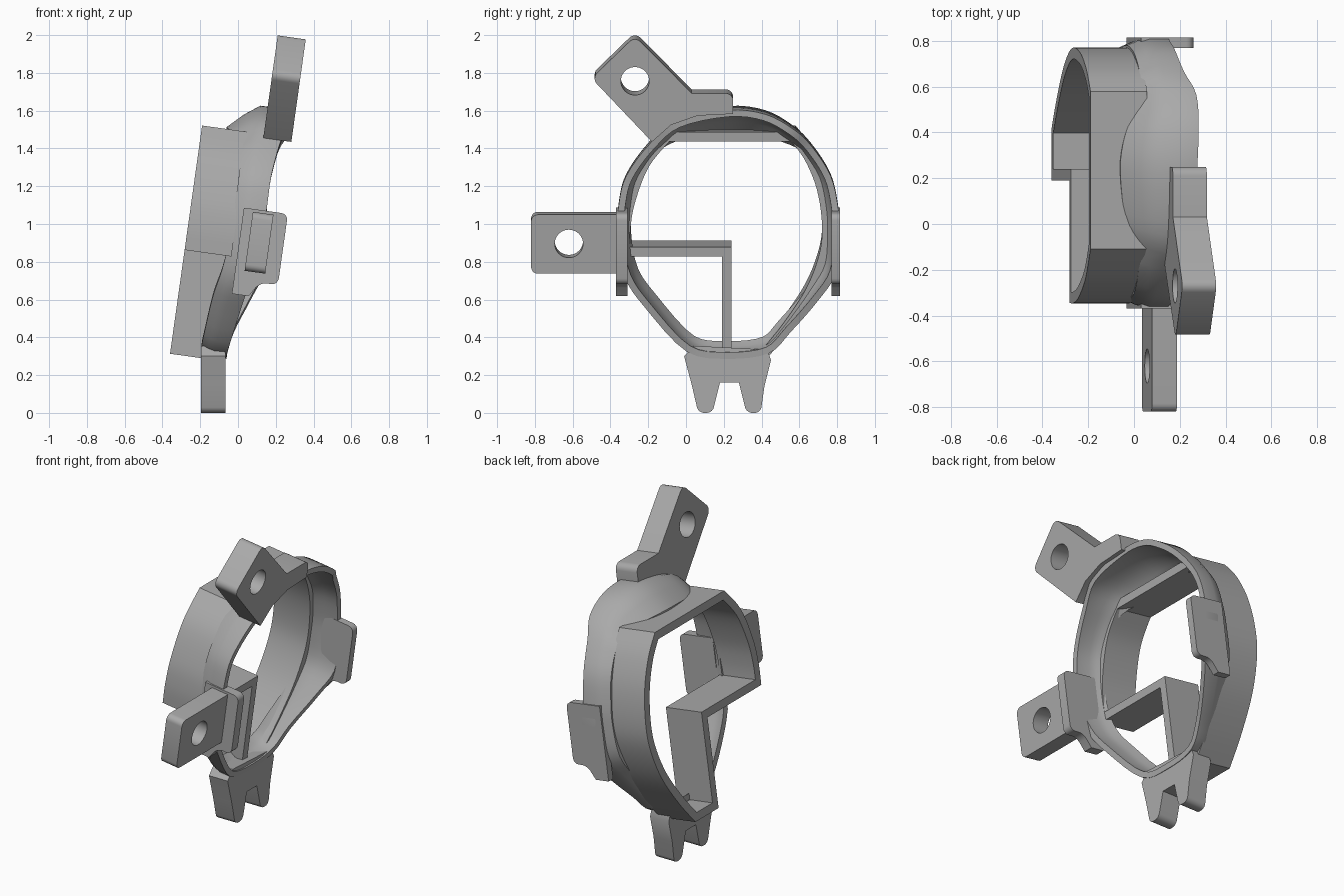
import bpy, bmesh, math
from mathutils import Matrix, Vector

if "Cube" in bpy.data.objects:
    bpy.data.objects.remove(bpy.data.objects["Cube"])

TILT = Matrix.Rotation(math.radians(8), 4, 'Y')

grey = bpy.data.materials.new("plain grey")
grey.use_nodes = True
colour = (0.4, 0.4, 0.4, 1)
grey.diffuse_color = colour
grey.node_tree.nodes["Principled BSDF"].inputs["Base Color"].default_value = colour


def finish(name, bm, tilted=True, angle=35):
    """Turn a bmesh into a shaded object, leaning with the ring if tilted."""
    bmesh.ops.recalc_face_normals(bm, faces=bm.faces)
    if tilted:
        bm.transform(TILT)
    mesh = bpy.data.meshes.new(name)
    bm.to_mesh(mesh)
    bm.free()
    mesh.materials.append(grey)
    obj = bpy.data.objects.new(name, mesh)
    bpy.context.collection.objects.link(obj)
    bpy.ops.object.select_all(action='DESELECT')
    obj.select_set(True)
    bpy.context.view_layer.objects.active = obj
    bpy.ops.object.shade_smooth_by_angle(angle=math.radians(angle))
    return obj


def spline(points, steps, closed=False):
    """Catmull-Rom samples through points of any dimension."""
    pts = [Vector(p) for p in points]
    n = len(pts)
    pick = (lambda i: pts[i % n]) if closed else (lambda i: pts[max(0, min(n - 1, i))])
    out = []
    for i in range(n if closed else n - 1):
        a, b, c, d = (pick(i + k) for k in (-1, 0, 1, 2))
        for s in range(steps):
            t = s / steps
            out.append(b + (c - a) * t / 2 + (a - b * 2.5 + c * 2 - d / 2) * t**2
                       + ((b - c) * 1.5 + (d - a) / 2) * t**3)
    return out if closed else out + [pts[-1]]


def inward(pts):
    """Mitred inward directions for a clockwise closed outline in y, z."""
    result = []
    for i, p in enumerate(pts):
        before = (p - pts[i - 1]).normalized()
        after = (pts[(i + 1) % len(pts)] - p).normalized()
        n1, n2 = Vector((before.y, -before.x)), Vector((after.y, -after.x))
        result.append((n1 + n2) / max(0.5, 1 + n1.dot(n2)))
    return result


def loft(name, sections, angle=35):
    """Skin a closed loop of closed cross-sections."""
    bm = bmesh.new()
    rows = [[bm.verts.new(p) for p in s] for s in sections]
    for i, row in enumerate(rows):
        nxt = rows[(i + 1) % len(rows)]
        for k in range(len(row)):
            j = (k + 1) % len(row)
            bm.faces.new((row[k], row[j], nxt[j], nxt[k]))
    return finish(name, bm, angle=angle)


def plate(name, outline, x0, x1, rounded=(), radius=0.035, tilted=True, hole=None):
    """Extrude a y, z outline along x, with rounded corners and a round hole."""
    bm = bmesh.new()
    verts = [bm.verts.new((x0, y, z)) for y, z in outline]
    face = bm.faces.new(verts)
    geom = bmesh.ops.extrude_face_region(bm, geom=[face])["geom"]
    bmesh.ops.translate(bm, verts=[g for g in geom if isinstance(g, bmesh.types.BMVert)],
                        vec=(x1 - x0, 0, 0))
    corners = [e for i in rounded for e in verts[i].link_edges
               if abs(e.verts[0].co.x - e.verts[1].co.x) > 0.01]
    if corners:
        bmesh.ops.bevel(bm, geom=corners, offset=radius, segments=5, profile=0.5,
                        affect='EDGES')
    obj = finish(name, bm, tilted)
    if hole:
        cut = bmesh.new()
        spin = Matrix.Translation((0, *hole)) @ Matrix.Rotation(math.pi / 2, 4, 'Y')
        bmesh.ops.create_cone(cut, cap_ends=True, segments=40, radius1=0.075,
                              radius2=0.075, depth=1, matrix=spin)
        cutter = finish("hole_cutter", cut, tilted)
        cutter.hide_render = True
        mod = obj.modifiers.new("hole", 'BOOLEAN')
        mod.operation, mod.object, mod.solver = 'DIFFERENCE', cutter, 'EXACT'
        bpy.context.view_layer.objects.active = obj
        bpy.ops.object.modifier_apply(modifier="hole")
        bpy.data.objects.remove(cutter)
    return obj


# Thin collar wall with a stepped notch
long_arc = spline([(0.58, 1.48), (0.67, 1.36), (0.74, 1.19), (0.77, 0.99), (0.755, 0.82),
                   (0.68, 0.62), (0.55, 0.42), (0.42, 0.26)], 5)
short_arc = spline([(-0.345, 0.815), (-0.345, 0.95), (-0.32, 1.11), (-0.24, 1.32),
                    (-0.11, 1.48)], 5)
notch = [Vector((0.19, 0.26)), Vector((0.19, 0.815))]
outline = long_arc + notch + short_arc
sections = []
for p, n in zip(outline, inward(outline)):
    q = p + n * 0.05
    sections.append([(-0.4, *p), (-0.15, *p), (-0.15, *q), (-0.4, *q)])
loft("collar_wall", sections, 28)

# Flared ring: y, z, front depth and back depth at each station
stations = [
    (0.22, 1.63, 0.05, -0.27), (0.42, 1.61, 0.06, -0.25), (0.57, 1.53, 0.06, -0.2),
    (0.67, 1.43, 0.02, -0.17), (0.77, 1.27, 0, -0.17), (0.81, 1.1, 0, -0.17),
    (0.82, 0.95, 0.02, -0.17), (0.8, 0.75, 0.03, -0.18), (0.7, 0.59, -0.02, -0.19),
    (0.56, 0.42, -0.08, -0.22), (0.44, 0.3, -0.1, -0.24), (0.22, 0.27, -0.1, -0.24),
    (0, 0.31, -0.1, -0.24), (-0.22, 0.55, -0.06, -0.22), (-0.33, 0.72, -0.03, -0.19),
    (-0.37, 0.93, 0, -0.17), (-0.36, 1.12, 0, -0.17), (-0.32, 1.27, 0, -0.17),
    (-0.2, 1.44, 0.02, -0.18), (-0.05, 1.57, 0.05, -0.24)]
samples = spline(stations, 4, closed=True)
rim = [Vector(s[:2]) for s in samples]
sections = []
for s, p, n in zip(samples, rim, inward(rim)):
    front, back = s[2], s[3]
    flare = 0.04 + max(0, p.y - 1.43) / 2
    profile = [(back, flare), (back * 0.75 + front * 0.25, flare * 0.45),
               (back * 0.5 + front * 0.5, 0.005), (front, 0.005),
               (front, 0.04), (back * 0.5 + front * 0.5, 0.045),
               (back * 0.75 + front * 0.25, flare * 0.45 + 0.04), (back, flare + 0.04)]
    sections.append([(x, *(p + n * d)) for x, d in profile])
loft("flared_ring", sections, 45)

# Slanted upper mounting tab
plate("upper_tab", [(-0.27, 2.025), (-0.5, 1.8), (-0.18, 1.46), (-0.08, 1.55),
                    (0.06, 1.6), (0.25, 1.61), (0.25, 1.72), (0.03, 1.72)],
      -0.07, 0.08, rounded=(0, 1, 6), radius=0.04, hole=(-0.27, 1.785))

# Level front mounting tab
plate("front_tab", [(-0.82, 1.065), (-0.82, 0.75), (-0.32, 0.75), (-0.32, 1.065)],
      -0.07, 0.04, rounded=(0, 1), hole=(-0.62, 0.91))


# Rounded side lugs, drawn in x, z and extruded along y
def lug(name, y0, y1):
    bm = bmesh.new()
    shape = [(-0.12, 1.08), (0.115, 1.08), (0.115, 0.7), (0.02, 0.7),
             (-0.03, 0.62), (-0.05, 0.5), (-0.12, 0.62)]
    verts = [bm.verts.new((x, y0 if z > 0.6 else y0 - math.copysign(0.1, y0), z))
             for x, z in shape if z > 0.6]
    face = bm.faces.new(verts)
    geom = bmesh.ops.extrude_face_region(bm, geom=[face])["geom"]
    bmesh.ops.translate(bm, verts=[g for g in geom if isinstance(g, bmesh.types.BMVert)],
                        vec=(0, y1 - y0, 0))
    corners = [e for v in verts[1:4] for e in v.link_edges
               if abs(e.verts[0].co.y - e.verts[1].co.y) > 0.01]
    bmesh.ops.bevel(bm, geom=corners, offset=0.035, segments=4, profile=0.5, affect='EDGES')
    finish(name, bm)


lug("back_lug", 0.77, 0.815)
lug("front_lug", -0.37, -0.31)

# Forked foot, standing upright
plate("forked_foot", [(0.04, 0.355), (0.43, 0.335), (0.45, 0.28), (0.415, 0.14), (0.395, 0),
                      (0.32, 0), (0.28, 0.16), (0.18, 0.16), (0.14, 0), (0.065, 0),
                      (0.03, 0.15), (-0.01, 0.3)],
      -0.195, -0.065, rounded=(4, 5, 8, 9), radius=0.03, tilted=False)
